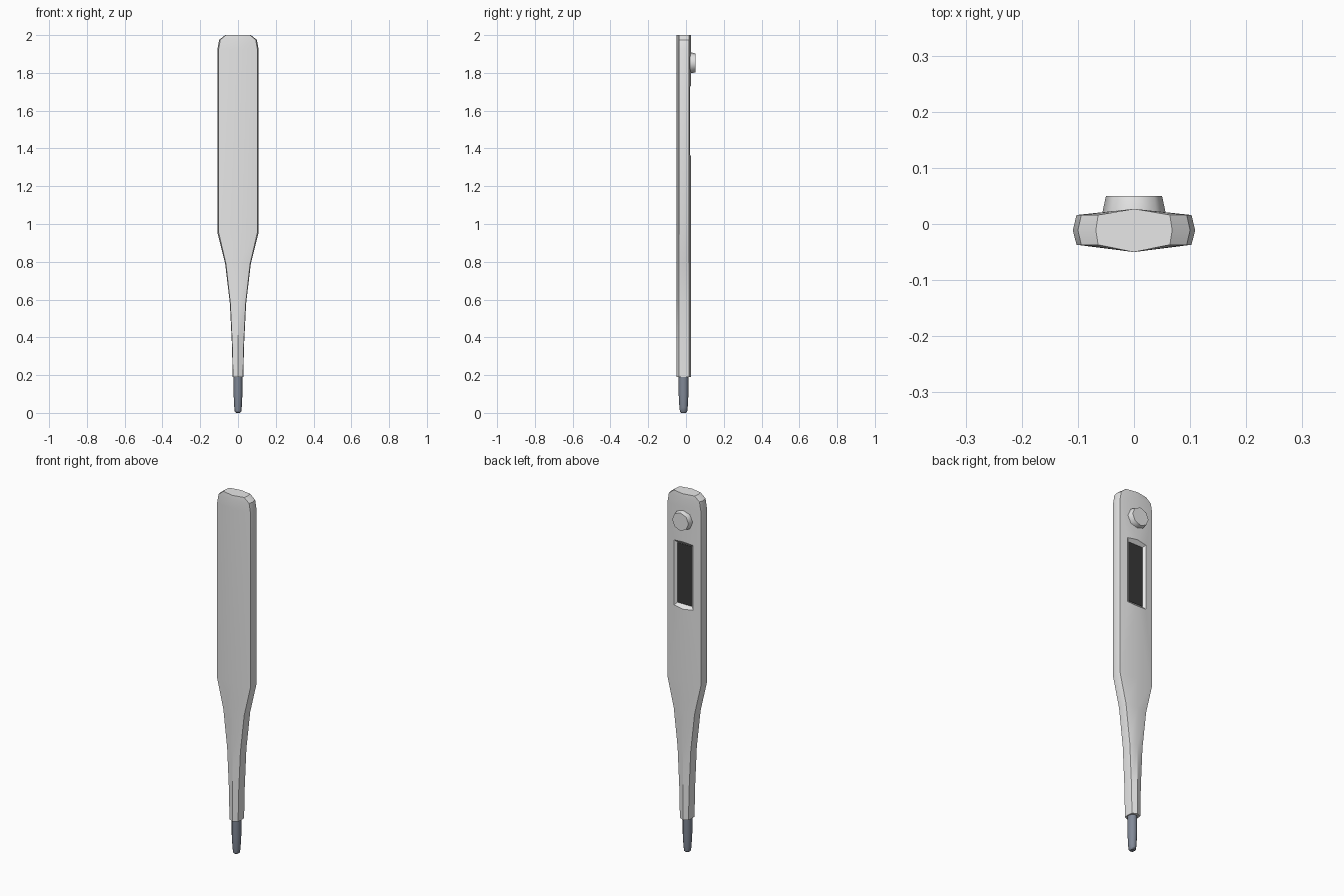
import bpy, bmesh, math

if "Cube" in bpy.data.objects:
    bpy.data.objects.remove(bpy.data.objects["Cube"], do_unlink=True)


def material(name, rgb):
    m = bpy.data.materials.new(name)
    m.use_nodes = True
    m.diffuse_color = (*rgb, 1)
    m.node_tree.nodes["Principled BSDF"].inputs["Base Color"].default_value = (*rgb, 1)
    return m


def loft(name, rings, mat):
    """Skin a list of equal-length point rings and cap both ends."""
    bm = bmesh.new()
    rows = [[bm.verts.new(p) for p in ring] for ring in rings]
    n = len(rows[0])
    for a, b in zip(rows, rows[1:]):
        for i in range(n):
            j = (i + 1) % n
            bm.faces.new((a[i], a[j], b[j], b[i]))
    bm.faces.new(rows[0][::-1])
    bm.faces.new(rows[-1])
    bmesh.ops.recalc_face_normals(bm, faces=bm.faces)
    mesh = bpy.data.meshes.new(name)
    bm.to_mesh(mesh)
    bm.free()
    obj = bpy.data.objects.new(name, mesh)
    bpy.context.collection.objects.link(obj)
    mesh.materials.append(mat)
    return obj


def select(obj):
    bpy.ops.object.select_all(action="DESELECT")
    obj.select_set(True)
    bpy.context.view_layer.objects.active = obj


def smooth(obj, degrees):
    select(obj)
    bpy.ops.object.shade_smooth_by_angle(angle=math.radians(degrees))


plastic = material("pale plastic", (0.8, 0.8, 0.8))
metal = material("blue grey metal", (0.22, 0.25, 0.31))
glass = material("dark display", (0.04, 0.04, 0.04))

MID = -0.011  # depth of the body's centre line


# Body: a flat eight-sided section with a shallow ridge front and back
def body_ring(width, z):
    edge = width * 0.94
    half = [(0, -0.05), (edge, -0.037), (width, MID), (edge, 0.016), (0, 0.027)]
    outline = half + [(-x, y) for x, y in half[3:0:-1]]
    return [(x, y, z) for x, y in outline]


body_profile = [(0.028, 0.19), (0.032, 0.36), (0.043, 0.58), (0.068, 0.79),
                (0.109, 0.955), (0.109, 1.925), (0.1, 1.975), (0.068, 2.0)]
body = loft("body", [body_ring(w, z) for w, z in body_profile], plastic)


# Display recess with sloping walls
def window_ring(grow, y):
    w, h, zc = 0.045 + grow, 0.167 + grow, 1.546
    return [(-w, y, zc - h), (w, y, zc - h), (w, y, zc + h), (-w, y, zc + h)]


FLOOR = 0.009
cutter = loft("recess_cutter", [window_ring(0, FLOOR), window_ring(0.04, FLOOR + 0.036)], plastic)
cutter.hide_render = True
cut = body.modifiers.new("recess", "BOOLEAN")
cut.operation = "DIFFERENCE"
cut.solver = "EXACT"
cut.object = cutter
select(body)
bpy.ops.object.modifier_apply(modifier=cut.name)
bpy.data.objects.remove(cutter, do_unlink=True)
smooth(body, 30)

# Display plate on the recess floor
loft("display", [window_ring(-0.001, FLOOR - 0.002), window_ring(-0.001, FLOOR + 0.002)], glass)


def circle(radius, sides, turn=0.0):
    return [(radius * math.cos(math.tau * (i + turn) / sides),
             radius * math.sin(math.tau * (i + turn) / sides)) for i in range(sides)]


# Power button: a slightly tapered eight-sided disc
button_profile = [(0.056, 0.01), (0.056, 0.022), (0.05, 0.05)]
button = loft("power_button",
              [[(x, y, 1.853 + z) for x, z in circle(r, 8)] for r, y in button_profile],
              plastic)
smooth(button, 50)

# Metal probe tip with a rounded end
tip_profile = [(0.012, 0.0), (0.019, 0.006), (0.022, 0.03), (0.026, 0.1), (0.026, 0.2)]
tip = loft("probe_tip",
           [[(x * 0.9, y + MID - 0.002, z) for x, y in circle(r, 12)] for r, z in tip_profile],
           metal)
smooth(tip, 40)
